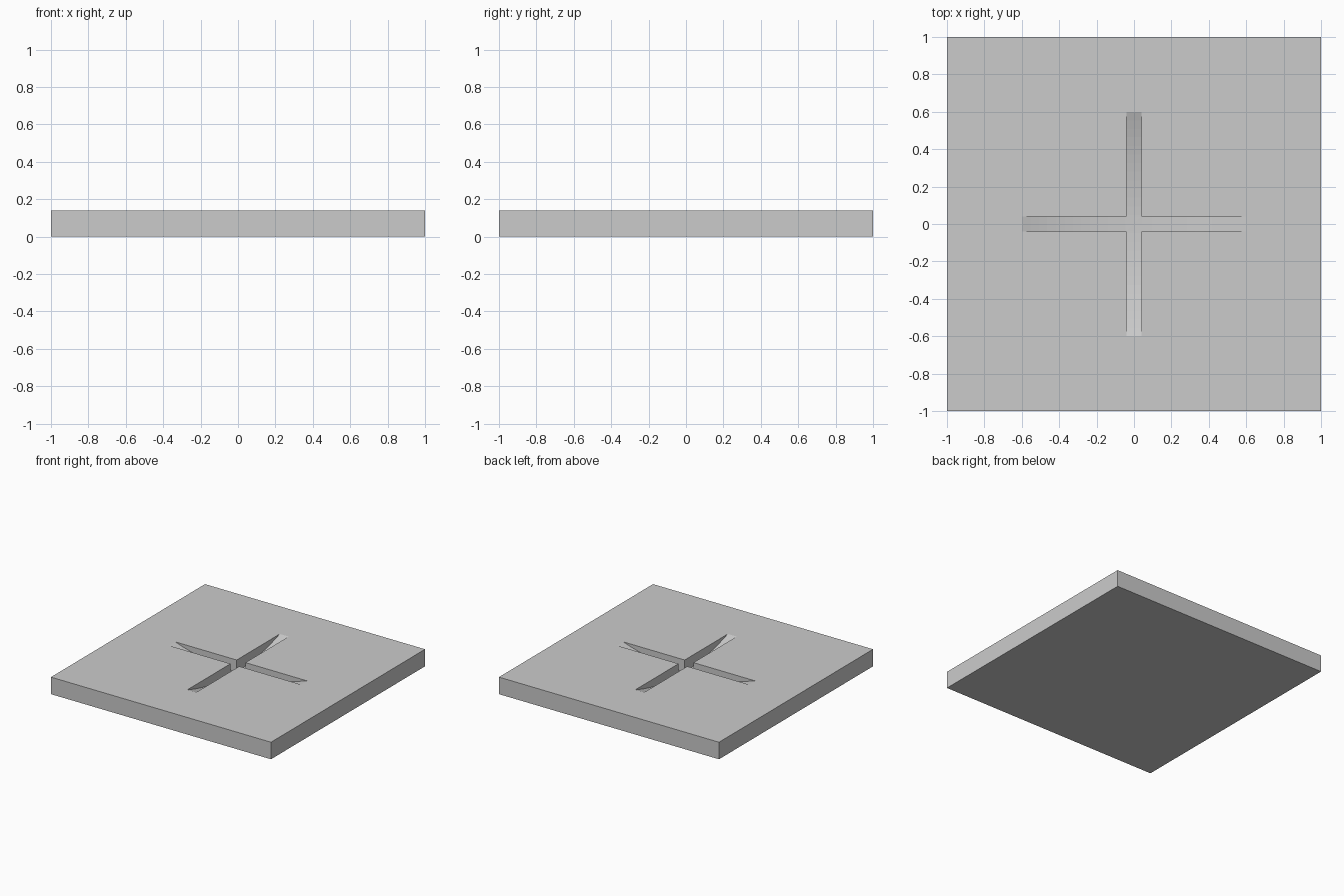
import bpy, bmesh, math

if "Cube" in bpy.data.objects:
    bpy.data.objects.remove(bpy.data.objects["Cube"])

HEIGHT = 0.14      # slab thickness
HALF_SLOT = 0.6    # half length of each slot at the top face
WIDTH = 0.08       # slot width
DEPTH = 0.1        # slot depth in the middle
SEGMENTS = 32


def add_object(name, bm):
    bmesh.ops.recalc_face_normals(bm, faces=bm.faces)
    mesh = bpy.data.meshes.new(name)
    bm.to_mesh(mesh)
    bm.free()
    obj = bpy.data.objects.new(name, mesh)
    bpy.context.collection.objects.link(obj)
    return obj


def slot_cutter(name, angle):
    # disc segment: arc floor, running a little above the top face
    radius = (HALF_SLOT ** 2 + DEPTH ** 2) / (2 * DEPTH)
    centre = HEIGHT - DEPTH + radius
    limit = math.acos((centre - HEIGHT - 0.05) / radius)
    bm = bmesh.new()
    profile = []
    for i in range(SEGMENTS + 1):
        a = -limit + 2 * limit * i / SEGMENTS
        profile.append(bm.verts.new((radius * math.sin(a), -WIDTH / 2,
                                     centre - radius * math.cos(a))))
    face = bm.faces.new(profile)
    extruded = bmesh.ops.extrude_face_region(bm, geom=[face])["geom"]
    moved = [g for g in extruded if isinstance(g, bmesh.types.BMVert)]
    bmesh.ops.translate(bm, verts=moved, vec=(0, WIDTH, 0))
    cutter = add_object(name, bm)
    cutter.rotation_euler.z = angle
    cutter.hide_render = True
    return cutter


# square slab
bm = bmesh.new()
bmesh.ops.create_cube(bm, size=1)
bmesh.ops.scale(bm, vec=(2, 2, HEIGHT), verts=bm.verts)
bmesh.ops.translate(bm, vec=(0, 0, HEIGHT / 2), verts=bm.verts)
slab = add_object("slab", bm)

# crossed slots with curved floors
bpy.context.view_layer.objects.active = slab
slab.select_set(True)
for name, angle in (("slot_cutter_x", 0), ("slot_cutter_y", math.pi / 2)):
    cutter = slot_cutter(name, angle)
    mod = slab.modifiers.new(name, "BOOLEAN")
    mod.operation = "DIFFERENCE"
    mod.solver = "EXACT"
    mod.object = cutter
    bpy.context.view_layer.update()
    bpy.ops.object.modifier_apply(modifier=mod.name)
    bpy.data.objects.remove(cutter)
